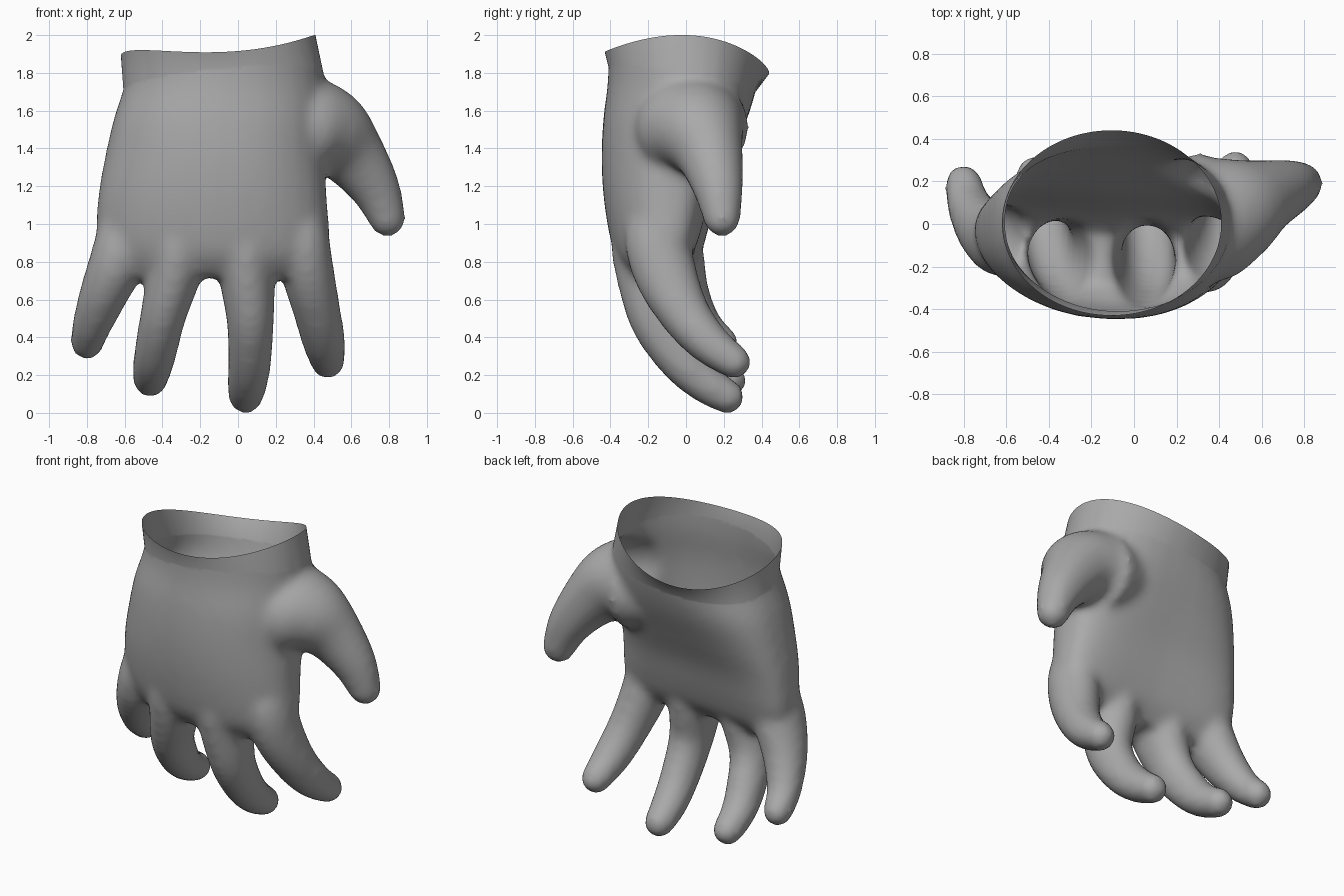
import bpy, bmesh
from math import sin, cos, pi, atan2, copysign
from mathutils import Vector

cube = bpy.data.objects.get("Cube")
if cube:
    bpy.data.objects.remove(cube)

SIDES = 32
ANGLES = [2 * pi * i / SIDES for i in range(SIDES)]


def loft(bm, rings):
    """Closed skin through a list of rings, capped at both ends."""
    rows = [[bm.verts.new(p) for p in ring] for ring in rings]
    for a, b in zip(rows, rows[1:]):
        for i in range(SIDES):
            j = (i + 1) % SIDES
            bm.faces.new((a[i], a[j], b[j], b[i]))
    bm.faces.new(rows[0][::-1])
    bm.faces.new(rows[-1])


def smooth_rows(rows, steps=4):
    """Pass a smooth curve through rows of numbers."""
    v = [Vector(r) for r in rows]
    v = [v[0]] + v + [v[-1]]
    out = []
    for a, b, c, d in zip(v, v[1:], v[2:], v[3:]):
        for k in range(steps):
            t = k / steps
            out.append((b * 2 + (c - a) * t + (a * 2 - b * 5 + c * 4 - d) * t ** 2
                        + (b * 3 - a - c * 3 + d) * t ** 3) * 0.5)
    return out + [v[-1]]


def palm_ring(z, x0, x1, front, back, arch, power):
    """Oval slice, squarer behind, with sides swept back and most on the little finger side."""
    cx, cy, a, b = (x0 + x1) / 2, (front + back) / 2, (x1 - x0) / 2, (back - front) / 2
    ring = []
    for t in ANGLES:
        p = power if sin(t) < 0 else power * 0.88
        c = copysign(abs(cos(t)) ** p, cos(t))
        s = copysign(abs(sin(t)) ** p, sin(t))
        ring.append((cx + a * c, cy + b * s + arch * (c - 0.2) ** 2, z))
    return ring


def finger(bm, points):
    """Tapering tube along x, y, z, radius, depth factor rows, with a domed tip."""
    rows = smooth_rows(points)
    pts = [Vector(r[:3]) for r in rows]
    rings = []

    def ring(centre, direction, r, depth):
        direction = direction.normalized()
        across = Vector((0, 1, 0)).cross(direction).normalized()
        deep = direction.cross(across) * depth
        rings.append([centre + (across * cos(t) + deep * sin(t)) * r for t in ANGLES])

    for i, row in enumerate(rows):
        ring(pts[i], pts[min(i + 1, len(pts) - 1)] - pts[max(i - 1, 0)], row[3], row[4])
    end = (pts[-1] - pts[-2]).normalized()
    r, depth = rows[-1][3:]
    for k in (0.4, 0.8, 1.2, 1.5):
        ring(pts[-1] + end * r * sin(k), end, r * cos(k), depth)
    loft(bm, rings)


bm = bmesh.new()

# Palm, from the finger roots up to the wrist
loft(bm, [palm_ring(*r) for r in smooth_rows((
    (0.72, -0.67, 0.42, -0.29, -0.05, 0.08, 0.85),
    (0.82, -0.72, 0.475, -0.37, 0.03, 0.09, 0.85),
    (0.95, -0.75, 0.485, -0.41, 0.08, 0.09, 0.85),
    (1.15, -0.74, 0.47, -0.44, 0.14, 0.08, 0.85),
    (1.35, -0.705, 0.46, -0.45, 0.23, 0.06, 0.87),
    (1.55, -0.66, 0.46, -0.44, 0.32, 0.03, 0.9),
    (1.75, -0.60, 0.455, -0.415, 0.38, 0, 1),
    (1.95, -0.59, 0.44, -0.41, 0.40, 0, 1)))])

# Index, middle, ring and little fingers, then the thumb
finger(bm, [(0.29, -0.13, 1.15, 0.11, 1), (0.335, -0.155, 0.95, 0.14, 1.2),
            (0.37, -0.11, 0.74, 0.14, 1.2), (0.42, -0.01, 0.53, 0.125, 1.1),
            (0.455, 0.115, 0.375, 0.115, 1), (0.475, 0.255, 0.27, 0.092, 1)])
finger(bm, [(0.03, -0.15, 1.15, 0.11, 1.2), (0.04, -0.18, 0.95, 0.15, 1.4),
            (0.045, -0.175, 0.75, 0.15, 1.35), (0.065, -0.15, 0.50, 0.127, 1.2),
            (0.063, -0.03, 0.29, 0.116, 1.08), (0.05, 0.10, 0.16, 0.108, 1),
            (0.04, 0.22, 0.085, 0.092, 1)])
finger(bm, [(-0.28, -0.14, 1.15, 0.11, 1.2), (-0.31, -0.17, 0.95, 0.15, 1.35),
            (-0.335, -0.16, 0.75, 0.145, 1.32), (-0.395, -0.115, 0.52, 0.122, 1.2),
            (-0.435, 0.01, 0.33, 0.114, 1.08), (-0.455, 0.12, 0.23, 0.104, 1),
            (-0.465, 0.23, 0.172, 0.092, 1)])
finger(bm, [(-0.54, -0.08, 1.15, 0.10, 1), (-0.595, -0.08, 0.97, 0.14, 1.1),
            (-0.64, -0.07, 0.80, 0.148, 1.15), (-0.715, -0.01, 0.62, 0.128, 1.1),
            (-0.775, 0.09, 0.46, 0.105, 1), (-0.80, 0.19, 0.37, 0.09, 1)])
finger(bm, [(0.10, 0.03, 1.53, 0.22, 1.1), (0.34, 0.03, 1.51, 0.275, 1.12),
            (0.48, 0.07, 1.48, 0.24, 1.06), (0.60, 0.125, 1.37, 0.182, 1),
            (0.725, 0.17, 1.19, 0.135, 1), (0.79, 0.19, 1.03, 0.10, 1)])

mesh = bpy.data.meshes.new("glove")
bm.to_mesh(mesh)
bm.free()
glove = bpy.data.objects.new("glove", mesh)
bpy.context.collection.objects.link(glove)

# Fuse the parts into one soft skin
remesh = glove.modifiers.new("fuse", 'REMESH')
remesh.mode = 'VOXEL'
remesh.voxel_size = 0.024
soften = glove.modifiers.new("soften", 'SMOOTH')
soften.factor = 0.5
soften.iterations = 14
graph = bpy.context.evaluated_depsgraph_get()
skin = bpy.data.meshes.new_from_object(glove.evaluated_get(graph))
glove.modifiers.clear()
glove.data = skin

# Open the wrist along a tilted cut
bm = bmesh.new()
bm.from_mesh(skin)
bmesh.ops.bisect_plane(bm, geom=bm.verts[:] + bm.edges[:] + bm.faces[:], dist=0.002,
                       plane_co=(-0.08, 0, 1.76), plane_no=(-0.09, 0.17, 1), clear_outer=True)

# Draw the cut edge up into a thin flared cuff with a wavy rim
edge = [e for e in bm.edges if e.is_boundary]
grown = bmesh.ops.extrude_edge_only(bm, edges=edge)["geom"]
for v in (g for g in grown if isinstance(g, bmesh.types.BMVert)):
    t = atan2(v.co.y / 0.39, (v.co.x + 0.08) / 0.52)
    v.co = (-0.105 + 0.515 * cos(t), 0.005 + 0.435 * sin(t),
            1.9 + 0.055 * (cos(t) - sin(t)) + 0.045 * cos(2 * t) + 0.02 * sin(2 * t))
bmesh.ops.recalc_face_normals(bm, faces=bm.faces)
bm.to_mesh(skin)
bm.free()

# Plain grey fabric
grey = bpy.data.materials.new("grey_fabric")
grey.use_nodes = True
colour = (0.4, 0.4, 0.4, 1)
grey.diffuse_color = colour
grey.node_tree.nodes["Principled BSDF"].inputs["Base Color"].default_value = colour
skin.materials.clear()
skin.materials.append(grey)

bpy.context.view_layer.objects.active = glove
glove.select_set(True)
bpy.ops.object.shade_smooth_by_angle(angle=pi / 3)
